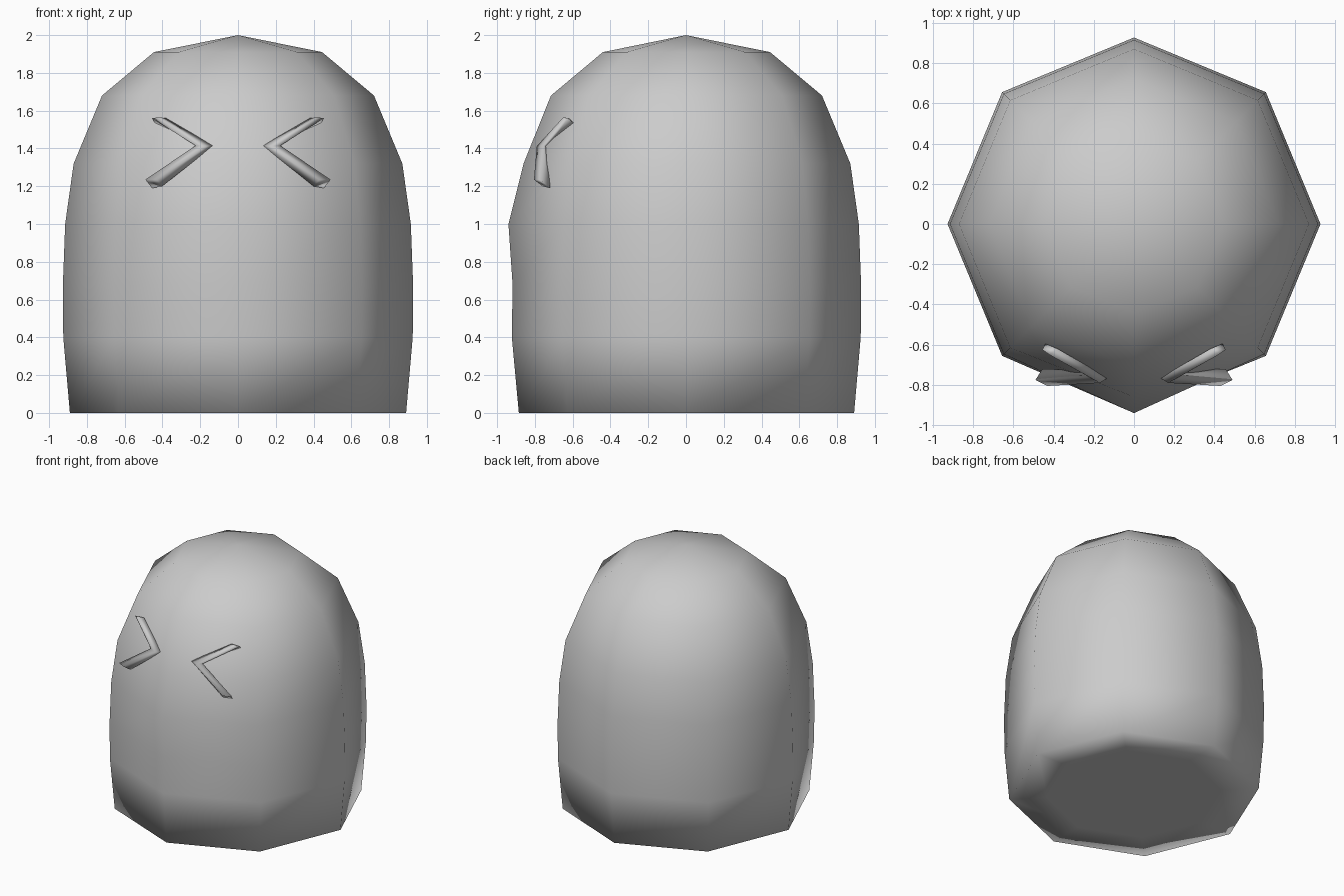
import bpy, bmesh
from math import cos, sin, pi

if "Cube" in bpy.data.objects:
    bpy.data.objects.remove(bpy.data.objects["Cube"])


def loft(name, rings, closed_ends=True, poles=None):
    """Skin a list of equal-length rings; cap the ends or join them to pole points."""
    bm = bmesh.new()
    rows = [[bm.verts.new(p) for p in ring] for ring in rings]
    n = len(rows[0])
    for a, b in zip(rows, rows[1:]):
        for i in range(n):
            j = (i + 1) % n
            bm.faces.new((a[i], a[j], b[j], b[i]))
    if poles:
        for row, p in ((rows[0], poles[0]), (rows[-1], poles[1])):
            tip = bm.verts.new(p)
            for i in range(n):
                bm.faces.new((row[i], row[(i + 1) % n], tip))
    elif closed_ends:
        bm.faces.new(rows[0])
        bm.faces.new(rows[-1])
    bmesh.ops.recalc_face_normals(bm, faces=bm.faces)
    mesh = bpy.data.meshes.new(name)
    bm.to_mesh(mesh)
    bm.free()
    obj = bpy.data.objects.new(name, mesh)
    bpy.context.collection.objects.link(obj)
    return obj


# Body: eight-sided dome, (side radius, front radius, height)
profile = [(0.62, 0.62, 0), (0.89, 0.885, 0), (0.925, 0.922, 0.40),
           (0.927, 0.918, 0.68), (0.915, 0.94, 1.0), (0.87, 0.86, 1.32),
           (0.72, 0.715, 1.68), (0.445, 0.44, 1.91)]
rings = []
for r, front, z in profile:
    ring = []
    for k in range(8):
        rad = front if k == 6 else r
        ring.append((rad * cos(k * pi / 4), rad * sin(k * pi / 4), z))
    rings.append(ring)
body = loft("body", rings, poles=[(0, 0, 0), (0, 0, 2)])
body.data.shade_smooth()

# Squinting eyes: bent bars with a diamond section (outer, front, inner, back)
eye = [
    [(.38, -.62, 1.56), (.42, -.65, 1.565), (.455, -.625, 1.56), (.44, -.595, 1.535)],
    [(.13, -.765, 1.415), (.17, -.79, 1.412), (.225, -.76, 1.415), (.18, -.73, 1.41)],
    [(.40, -.76, 1.20), (.43, -.805, 1.235), (.49, -.775, 1.235), (.455, -.72, 1.19)],
]
for name, s in (("right_eye", 1), ("left_eye", -1)):
    obj = loft(name, [[(s * x, y, z) for x, y, z in ring] for ring in eye])
    obj.data.shade_smooth()
